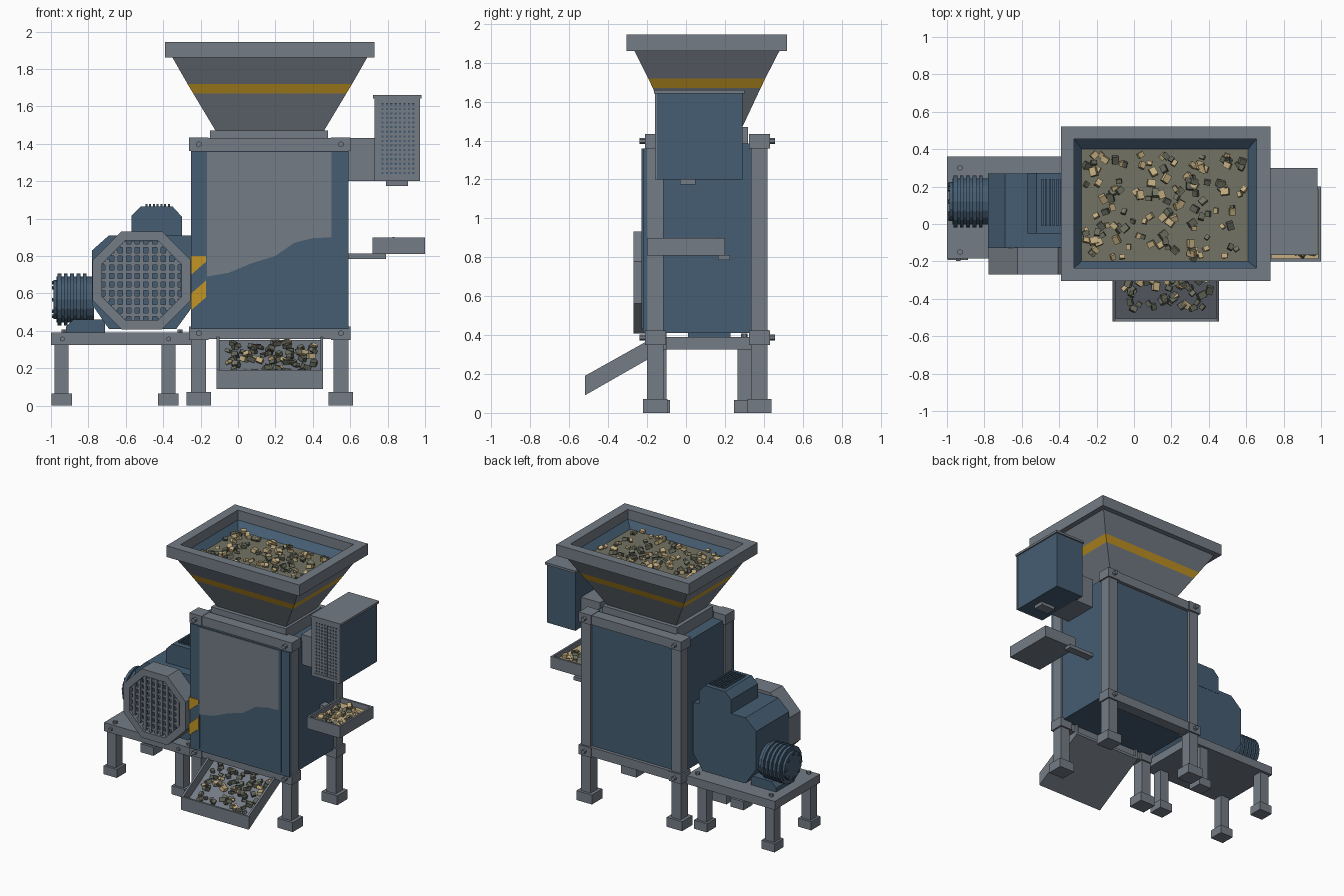
import bpy, bmesh, math, random
from mathutils import Matrix, Euler, Vector

if "Cube" in bpy.data.objects:
    bpy.data.objects.remove(bpy.data.objects["Cube"])

random.seed(4)


def material(name, rgb):
    m = bpy.data.materials.new(name)
    m.diffuse_color = (*rgb, 1)
    m.use_nodes = True
    m.node_tree.nodes["Principled BSDF"].inputs["Base Color"].default_value = m.diffuse_color
    return m


GREY = material("steel grey", (0.175, 0.20, 0.235))
BLUE = material("machine blue", (0.060, 0.110, 0.168))
YELLOW = material("warning yellow", (0.54, 0.30, 0.018))
BEIGE = material("wood chip", (0.55, 0.42, 0.22))
OLIVE = material("chip bed", (0.17, 0.175, 0.125))
DARK = material("dark chip", (0.12, 0.125, 0.095))


def finish(bm, name, mats, recalc=True):
    if recalc:
        bmesh.ops.recalc_face_normals(bm, faces=bm.faces[:])
    me = bpy.data.meshes.new(name)
    bm.to_mesh(me)
    bm.free()
    for m in mats:
        me.materials.append(m)
    ob = bpy.data.objects.new(name, me)
    bpy.context.collection.objects.link(ob)
    return ob


def add_box(bm, x0, x1, y0, y1, z0, z1):
    mat = Matrix.Translation(((x0 + x1) / 2, (y0 + y1) / 2, (z0 + z1) / 2))
    mat = mat @ Matrix.Diagonal((x1 - x0, y1 - y0, z1 - z0, 1))
    bmesh.ops.create_cube(bm, size=1, matrix=mat)


def boxes(name, mat, *dims):
    bm = bmesh.new()
    for d in dims:
        add_box(bm, *d)
    return finish(bm, name, [mat])


def prism(name, mat, pts, axis, a, b):
    """Extrude a 2D profile along x (points are y,z) or y (points are x,z)."""
    put = (lambda p, t: (t, p[0], p[1])) if axis == 'x' else (lambda p, t: (p[0], t, p[1]))
    bm = bmesh.new()
    va = [bm.verts.new(put(p, a)) for p in pts]
    vb = [bm.verts.new(put(p, b)) for p in pts]
    bm.faces.new(va)
    bm.faces.new(vb[::-1])
    for i in range(len(pts)):
        j = (i + 1) % len(pts)
        bm.faces.new((va[i], va[j], vb[j], vb[i]))
    return finish(bm, name, [mat])


def rods(name, mat, axis, items, sides):
    """Cylinders along an axis; items are (centre, radius, length)."""
    rot = {'x': Matrix.Rotation(math.pi / 2, 4, 'Y'), 'y': Matrix.Rotation(math.pi / 2, 4, 'X'),
           'z': Matrix()}[axis]
    bm = bmesh.new()
    for c, r, length in items:
        bmesh.ops.create_cone(bm, cap_ends=True, segments=sides, radius1=r, radius2=r,
                              depth=length, matrix=Matrix.Translation(c) @ rot)
    return finish(bm, name, [mat])


def chips(name, n, place, mats):
    bm = bmesh.new()
    for _ in range(n):
        s = random.uniform(0.026, 0.046)
        rot = Euler((random.uniform(-.5, .5), random.uniform(-.5, .5), random.uniform(0, 3))).to_matrix().to_4x4()
        m = Matrix.Translation(place()) @ rot @ Matrix.Diagonal((s, s * .8, s * .6, 1))
        idx = random.randrange(len(mats))
        for v in bmesh.ops.create_cube(bm, size=1, matrix=m)['verts']:
            for f in v.link_faces:
                f.material_index = idx
    return finish(bm, name, mats)


U = random.uniform

# Hopper: funnel, warning band, rim, inner liner and chip bed in one loft
rings = [(-.12, .46, -.08, .29, 1.47), (-.24, .58, -.171, .384, 1.67), (-.27, .61, -.194, .408, 1.72),
         (-.35, .69, -.265, .48, 1.86), (-.39, .73, -.305, .52, 1.86), (-.39, .73, -.305, .52, 1.945),
         (-.32, .655, -.235, .455, 1.945), (-.32, .655, -.235, .455, 1.87), (-.28, .61, -.2, .40, 1.82)]
ring_mats = [0, 1, 0, 0, 0, 0, 0, 2]
bm = bmesh.new()
loops = [[bm.verts.new(p) for p in ((a, c, z), (b, c, z), (b, d, z), (a, d, z))] for a, b, c, d, z in rings]
for lo, hi, mi in zip(loops, loops[1:], ring_mats):
    for i in range(4):
        j = (i + 1) % 4
        bm.faces.new((lo[i], lo[j], hi[j], hi[i])).material_index = mi
bm.faces.new(loops[-1]).material_index = 3
finish(bm, "hopper", [GREY, YELLOW, BLUE, OLIVE], recalc=False)
chips("hopper_chips", 130, lambda: (U(-.26, .59), U(-.18, .38), U(1.825, 1.85)), [BEIGE, BEIGE, OLIVE, DARK])
boxes("hopper_collar", GREY, (-.15, .48, -.11, .32, 1.38, 1.47))

# Cabinet body and front door
boxes("body", BLUE, (-.235, .575, -.19, .40, .41, 1.385))
boxes("front_door", BLUE, (-.25, .59, -.222, -.19, .41, 1.36))
boxes("door_edges", BLUE, (-.185, -.165, -.228, -.22, .43, 1.36), (.50, .52, -.228, -.22, .43, 1.36))
prism("door_panel", GREY, [(-.165, .69), (-.05, .71), (.07, .76), (.2, .80), (.3, .87), (.4, .895), (.5, .90),
                           (.5, 1.355), (-.165, 1.355)], 'y', -.226, -.221)
# Hazard stripes on the door edge
for k, pts in enumerate(([(-.25, .70), (-.17, .77), (-.17, .80), (-.25, .80)],
                         [(-.25, .51), (-.17, .58), (-.17, .67), (-.25, .60)])):
    prism("hazard_stripe_%d" % k, YELLOW, pts, 'y', -.23, -.221)

# Frame posts, feet, beams and corner plates with bolts
posts, feet, plates, bolts = [], [], [], []
for x0 in (-.25, .51):
    for y0 in (-.20, .335):
        posts.append((x0, x0 + .08, y0, y0 + .085, .05, 1.43))
        feet.append((x0 - .025, x0 + .105, y0 - .02, y0 + .105, 0, .072))
        front = y0 < 0
        for z0 in (.35, 1.36):
            plates.append((x0 - .012, x0 + .092, y0 - .012, y0 + .097, z0, z0 + .073))
            bolts.append(((x0 + .04, -.222 if front else .44, z0 + .037), .016, .035))
boxes("frame_posts", GREY, *posts)
boxes("frame_feet", GREY, *feet)
boxes("corner_plates", GREY, *plates)
rods("frame_bolts", GREY, 'y', bolts, 6)
boxes("frame_beams", GREY, *[(-.25, .59, y0, y0 + .085, z0, z0 + .07)
                             for y0 in (-.205, .34) for z0 in (.355, 1.36)])

# Discharge chute under the front
edge = [(-.52, .09), (-.52, .19), (-.10, .425), (-.10, .33)]
for k, x in enumerate((-.115, .44)):
    prism("chute_side_%d" % k, GREY, edge, 'x', x, x + .015)
prism("chute_floor", GREY, [(-.52, .09), (-.52, .11), (-.10, .35), (-.10, .33)], 'x', -.10, .44)
boxes("chute_lip", GREY, (-.10, .44, -.52, -.505, .10, .19))


def on_chute():
    y = U(-.46, -.16)
    return (U(-.08, .42), y, .125 + (y + .52) * .571 + U(0, .012))


chips("chute_chips", 75, on_chute, [OLIVE, DARK, DARK, BEIGE])

# Control box with mesh front, lid, bracket
boxes("control_box", BLUE, (.73, .97, -.15, .29, 1.20, 1.645))
boxes("control_box_lid", GREY, (.722, .98, -.165, .30, 1.643, 1.66))
boxes("control_box_front", GREY, (.73, .755, -.16, -.148, 1.20, 1.645), (.955, .972, -.16, -.148, 1.20, 1.645),
      (.755, .955, -.16, -.148, 1.20, 1.225), (.755, .955, -.16, -.148, 1.615, 1.645))
boxes("control_box_mesh", GREY,
      *[(.755 + i * .0235, .767 + i * .0235, -.156, -.149, 1.22, 1.62) for i in range(9)],
      *[(.755, .955, -.155, -.149, 1.225 + i * .0245, 1.238 + i * .0245) for i in range(16)])
boxes("control_box_bracket", GREY, (.57, .735, -.05, .22, 1.20, 1.43))
boxes("control_box_gland", GREY, (.79, .91, -.03, .05, 1.175, 1.20))

# Sample tray on its arm
boxes("tray", GREY, (.72, 1.0, -.20, .20, .81, .83), (.72, .735, -.20, .20, .82, .90), (.985, 1.0, -.20, .20, .82, .90),
      (.735, .985, -.20, -.185, .82, .90), (.735, .985, .185, .20, .82, .90))
boxes("tray_bed", BEIGE, (.735, .985, -.185, .185, .83, .862))
boxes("tray_arm", GREY, (.57, .79, .165, .225, .785, .812))
chips("tray_chips", 35, lambda: (U(.76, .96), U(-.16, .16), U(.865, .88)), [BEIGE, BEIGE, OLIVE, DARK])

# Motor stand
boxes("stand_top", GREY, (-1.0, -.25, -.185, .36, .325, .39))
boxes("stand_legs", GREY, *[(x, x + .075, y, y + .075, .04, .33) for x in (-.98, -.41) for y in (-.175, .265)])
boxes("stand_feet", GREY, *[(x, x + .11, y, y + .11, 0, .065) for x in (-.997, -.427) for y in (-.192, .248)])
rods("stand_bolts", GREY, 'z', [((x, y, .395), .016, .025) for x in (-.93, -.31) for y in (-.15, .30)], 6)
rods("stand_front_bolts", GREY, 'y', [((x, -.187, .357), .014, .02) for x in (-.94, -.37)], 6)

# Blower housing with top box and vents
prism("blower_housing", BLUE, [(-.78, .54), (-.69, .41), (-.33, .41), (-.25, .52), (-.25, .91), (-.69, .91),
                               (-.78, .83)], 'y', -.127, .27)
prism("blower_top_box", BLUE, [(-.57, .88), (-.57, 1.015), (-.52, 1.065), (-.35, 1.065), (-.30, 1.01),
                               (-.30, .88)], 'y', -.05, .272)
boxes("top_vents", BLUE, *[(x, x + .011, -.01, .24, 1.06, 1.078) for x in (-.495 + i * .02 for i in range(7))])

# Octagonal intake ring and grille
CX, CZ = -.515, .67


def octagon(r):
    R = r / math.cos(math.pi / 8)
    return [(CX + R * math.cos(math.pi * (k + .5) / 4), CZ + R * math.sin(math.pi * (k + .5) / 4)) for k in range(8)]


bm = bmesh.new()
loops = [[bm.verts.new((x, y, z)) for x, z in octagon(r)] for r, y in
         ((.262, -.125), (.262, -.27), (.212, -.27), (.212, -.215))]
for a, b in zip(loops, loops[1:]):
    for i in range(8):
        bm.faces.new((a[i], a[(i + 1) % 8], b[(i + 1) % 8], b[i]))
bm.faces.new(loops[0])
bm.faces.new(loops[-1]).material_index = 1
finish(bm, "intake_ring", [GREY, BLUE])
bars = []
for i in range(-4, 5):
    t = i * .046
    h = min(.211, .299 - abs(t))
    bars += [(CX + t - .011, CX + t + .011, -.255, -.235, CZ - h, CZ + h),
             (CX - h, CX + h, -.25, -.235, CZ + t - .009, CZ + t + .009)]
boxes("intake_grille", GREY, *bars)

# Finned motor
MY, MZ = .12, .567
rods("motor_barrel", BLUE, 'x', [((-.87, MY, MZ), .122, .20), ((-.972, MY, MZ), .105, .03)], 16)
rods("motor_fins", BLUE, 'x', [((-.955 + i * .034, MY, MZ), .139, .02) for i in range(5)], 16)
rods("motor_bolts", BLUE, 'x', [((-.985, MY + .09 * math.cos(a), MZ + .09 * math.sin(a)), .011, .02)
                                for a in (k * math.pi / 4 for k in range(8))], 6)
prism("motor_mount", BLUE, [(-.92, .39), (-.71, .39), (-.71, .46), (-.88, .46), (-.92, .42)], 'y', .01, .23)
